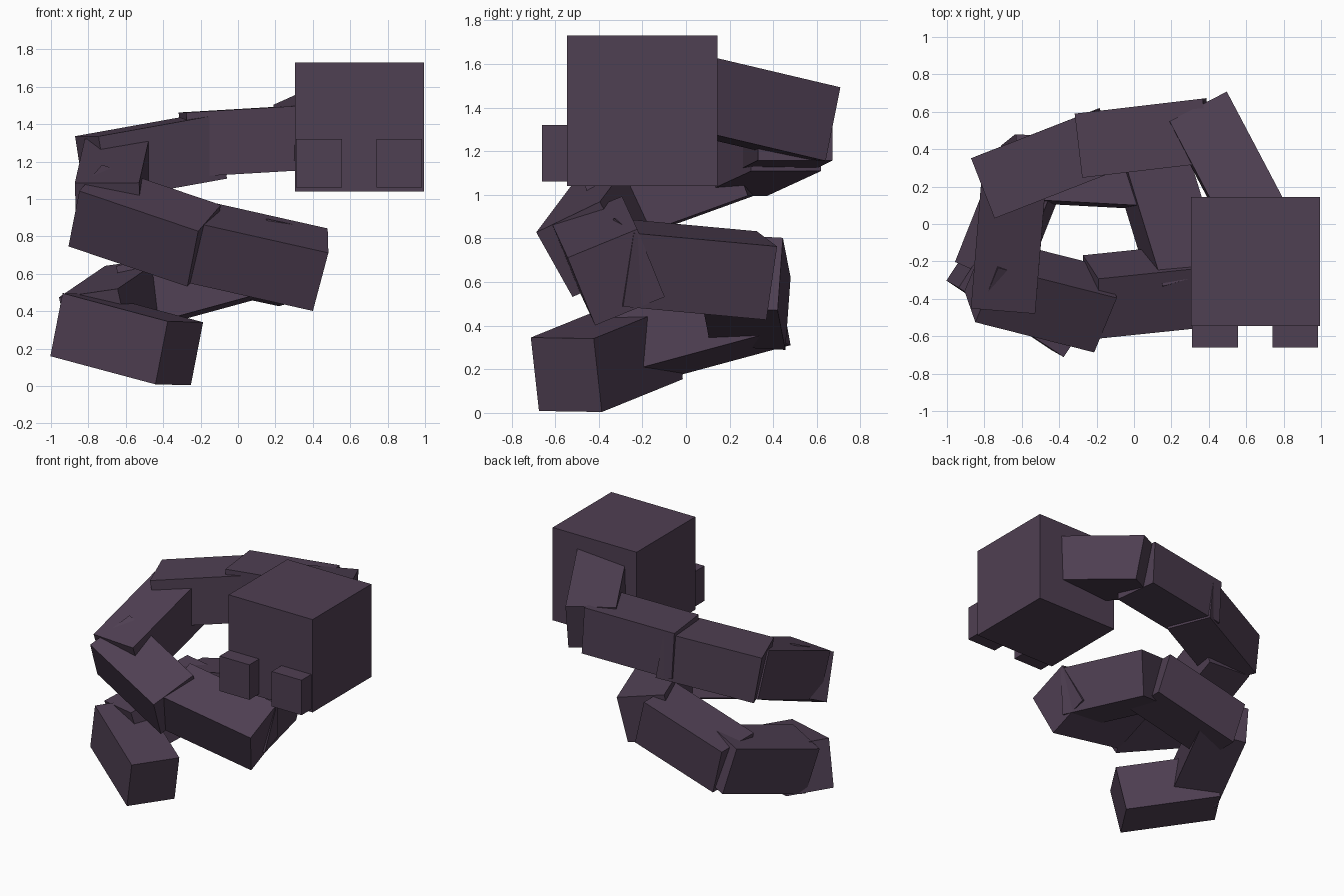
import bpy
from mathutils import Vector, Matrix

cube = bpy.data.objects.get("Cube")
if cube:
    bpy.data.objects.remove(cube, do_unlink=True)

# Single dull purple for the whole body
skin = bpy.data.materials.new("dark purple")
skin.use_nodes = True
colour = (0.078, 0.050, 0.085, 1.0)
skin.diffuse_color = colour
bsdf = skin.node_tree.nodes["Principled BSDF"]
bsdf.inputs["Base Color"].default_value = colour
bsdf.inputs["Roughness"].default_value = 0.9

HEAD = 0.69          # head cube edge, also the length of a body segment
THICK = HEAD / 2     # body segments have a square section


def box(name, centre, size, along=(1, 0, 0), across=(0, 1, 0)):
    """Flat box whose local x follows `along` and local y is close to `across`."""
    u = Vector(along).normalized()
    w = Vector(across)
    w = (w - u * w.dot(u)).normalized()
    n = u.cross(w)
    bpy.ops.mesh.primitive_cube_add(size=1)
    ob = bpy.context.object
    ob.name = ob.data.name = name
    ob.data.transform(Matrix.Diagonal((*size, 1)))
    turn = Matrix((u, w, n)).transposed().to_4x4()
    ob.matrix_world = Matrix.Translation(centre) @ turn
    ob.data.materials.append(skin)
    return ob


# Head with two small front blocks
box("head", (0.65, -0.20, 1.385), (HEAD, HEAD, HEAD))
for name, x in (("right_front_block", 0.433), ("left_front_block", 0.862)):
    box(name, (x, -0.56, 1.19), (0.245, 0.2, 0.26))

# Coiled body, from the neck down to the tail: centre, length direction, width direction
segments = [
    ("neck_segment", (0.512, 0.296, 1.40), (-0.29, 0.55, -0.13), (0.31, 0.155, -0.01)),
    ("upper_back_segment", (0.055, 0.46, 1.31), (0.68, 0.08, 0.04), (-0.04, 0.34, 0.0)),
    ("upper_corner_segment", (-0.465, 0.325, 1.222), (0.64, 0.25, 0.115), (-0.128, 0.32, 0.0)),
    ("upper_side_segment", (-0.669, -0.084, 1.041), (0.053, 0.65, 0.235), (0.35, -0.03, 0.0)),
    ("middle_front_segment", (-0.499, -0.377, 0.857), (0.65, -0.165, -0.22), (0.11, 0.305, 0.15)),
    ("middle_corner_segment", (0.105, -0.355, 0.697), (0.645, 0.067, -0.145), (0.0, 0.32, 0.13)),
    ("middle_side_segment", (0.1875, 0.018, 0.66), (-0.2, 0.65, -0.06), (0.325, 0.094, -0.07)),
    ("lower_back_segment", (-0.264, 0.278, 0.555), (-0.66, 0.035, -0.18), (0.018, 0.345, -0.02)),
    ("lower_side_segment", (-0.64, 0.07, 0.415), (0.25, 0.63, 0.17), (0.32, -0.12, 0.05)),
    ("tail_segment", (-0.595, -0.363, 0.25), (-0.56, 0.37, 0.15), (0.19, 0.287, -0.005)),
]
for name, centre, along, across in segments:
    box(name, centre, (HEAD, THICK, THICK), along, across)
